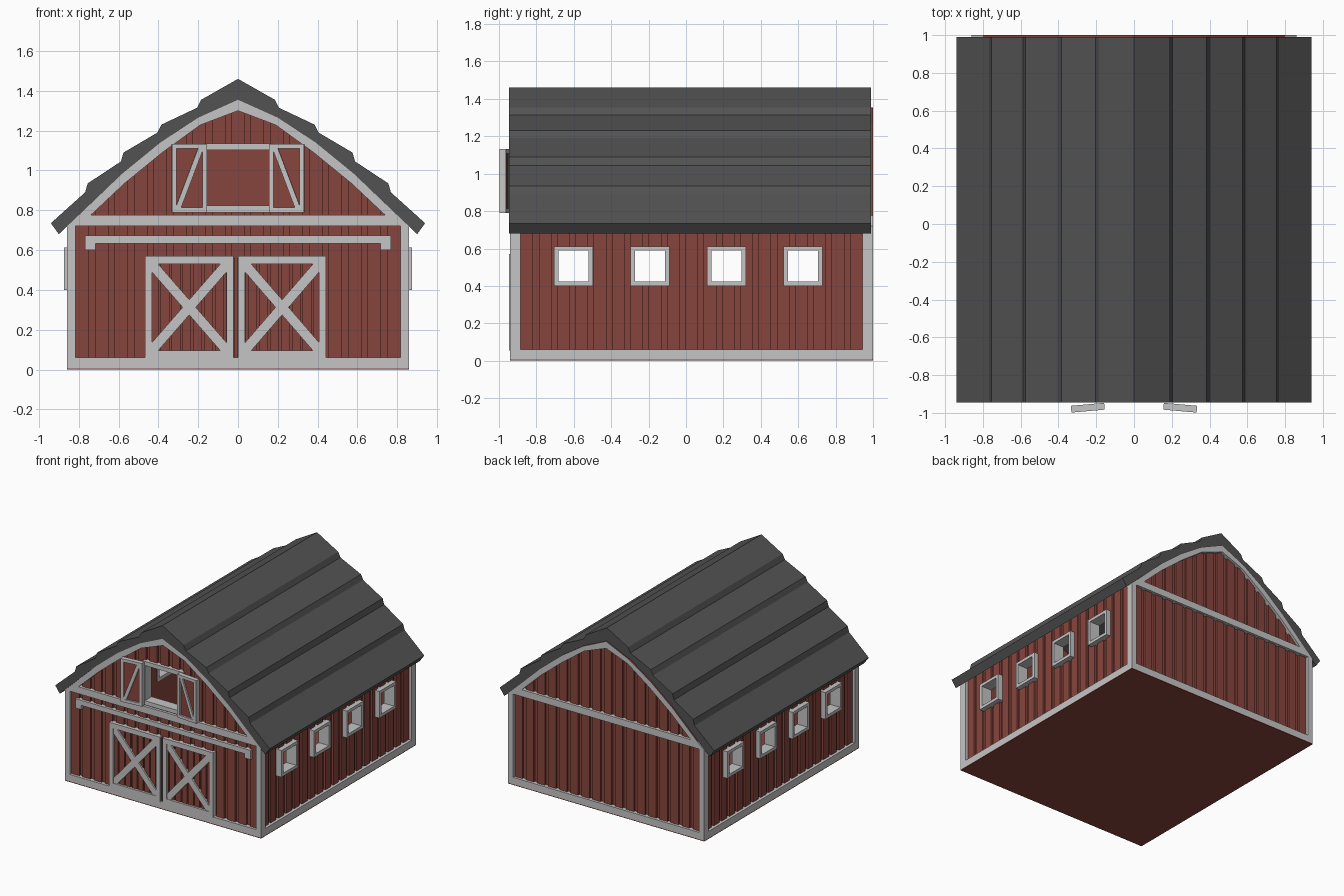
import bpy, bmesh, math
from mathutils import Matrix, Vector

if "Cube" in bpy.data.objects:
    bpy.data.objects.remove(bpy.data.objects["Cube"])


def material(name, rgb):
    m = bpy.data.materials.new(name)
    m.diffuse_color = (*rgb, 1)
    m.use_nodes = True
    m.node_tree.nodes["Principled BSDF"].inputs["Base Color"].default_value = m.diffuse_color
    return m


RED = material("barn_red", (0.245, 0.060, 0.047))
GREY = material("trim_grey", (0.56, 0.56, 0.56))
DARK = material("roof_dark_grey", (0.085, 0.085, 0.085))


def solid(name, polys, axis, a, b, mat, matrix=None):
    """Extrude 2D outlines from a to b along an axis."""
    put = {'x': lambda p, d: (d, p[0], p[1]),
           'y': lambda p, d: (p[0], d, p[1]),
           'z': lambda p, d: (p[0], p[1], d)}[axis]
    bm = bmesh.new()
    for pts in polys:
        lo = [bm.verts.new(put(p, a)) for p in pts]
        hi = [bm.verts.new(put(p, b)) for p in pts]
        bm.faces.new(lo)
        bm.faces.new(hi)
        n = len(pts)
        for i in range(n):
            j = (i + 1) % n
            bm.faces.new((lo[i], lo[j], hi[j], hi[i]))
    bmesh.ops.recalc_face_normals(bm, faces=bm.faces)
    me = bpy.data.meshes.new(name)
    bm.to_mesh(me)
    bm.free()
    if matrix:
        me.transform(matrix)
    me.materials.append(mat)
    ob = bpy.data.objects.new(name, me)
    bpy.context.collection.objects.link(ob)
    return ob


def rect(u0, u1, v0, v1):
    return [(u0, v0), (u1, v0), (u1, v1), (u0, v1)]


def ring(u0, u1, v0, v1, t, tv=None):
    tv = tv or t
    return [rect(u0, u0 + t, v0, v1), rect(u1 - t, u1, v0, v1),
            rect(u0 + t, u1 - t, v0, v0 + tv), rect(u0 + t, u1 - t, v1 - tv, v1)]


def bar(p, q, w):
    p, q = Vector(p), Vector(q)
    d = (q - p).normalized()
    n = Vector((-d.y, d.x)) * w / 2
    return [tuple(p + n), tuple(q + n), tuple(q - n), tuple(p - n)]


def boards(u0, u1, inner, base, face, pitch, gap):
    """Plan outline of a wall with raised vertical boards."""
    n = round((u1 - u0) / pitch)
    step = (u1 - u0) / n
    pts = [(u0, inner)]
    for i in range(n):
        s, e = u0 + i * step, u0 + (i + 1) * step
        pts += [(s, base), (s + gap / 2, base), (s + gap / 2, face),
                (e - gap / 2, face), (e - gap / 2, base)]
    return pts + [(u1, base), (u1, inner)]


def boolean(ob, cutter, op):
    cutter.hide_render = True
    mod = ob.modifiers.new("cut", 'BOOLEAN')
    mod.operation, mod.object, mod.solver = op, cutter, 'EXACT'
    bpy.context.view_layer.update()
    dg = bpy.context.evaluated_depsgraph_get()
    me = bpy.data.meshes.new_from_object(ob.evaluated_get(dg))
    ob.modifiers.clear()
    ob.data = me
    bpy.data.objects.remove(cutter)


def both(half):
    """Mirror a right half outline (centre first) to a full one, left to right."""
    return [(-x, z) for x, z in reversed(half[1:])] + half


# Stepped roof
top = [(0, 1.46), (.185, 1.355), (.205, 1.315), (.385, 1.23), (.405, 1.19),
       (.575, 1.09), (.588, 1.045), (.755, .935), (.768, .89), (.94, .735)]
under = [(0, 1.355), (.2, 1.265), (.39, 1.14), (.58, .985), (.90, .68)]
solid("roof", [both(top) + both(under)[::-1]], 'y', -.946, .99, DARK)

# Floor
solid("floor", [rect(-.86, .86, -.94, 1.0)], 'z', 0, .006, RED)

# End walls: boards clipped to the gable outline
gable = both(under[:-1] + [(.82, .756), (.82, .005)])
for name, inner, base, face in (("front_wall", -.87, -.905, -.92), ("back_wall", .93, .965, .98)):
    wall = solid(name, [boards(-.83, .83, inner, base, face, .1, .03)], 'z', -.1, 1.6, RED)
    boolean(wall, solid("gable_cutter", [gable], 'y', -1.1, 1.1, RED), 'INTERSECT')
    if inner < 0:
        boolean(wall, solid("hatch_cutter", [rect(-.165, .165, .805, 1.12)],
                            'y', -1.1, -.7, RED), 'DIFFERENCE')

# Side walls with four windows each
windows = [-.601 + i * .409 for i in range(4)]
for s, side in ((1, "right"), (-1, "left")):
    plan = [(s * d, u) for u, d in boards(-.90, .96, .79, .822, .838, .1, .03)]
    wall = solid(side + "_wall", [plan], 'z', .004, .755, RED)
    holes = [rect(y - .095, y + .095, .415, .60) for y in windows]
    boolean(wall, solid("window_cutter", holes, 'x', s * .6, s * 1.1, RED), 'DIFFERENCE')
    for i, y in enumerate(windows):
        solid(f"{side}_window_frame_{i + 1}", ring(y - .105, y + .105, .40, .612, .024),
              'x', s * .785, s * .875, GREY)
    solid(side + "_base_trim", [rect(-.90, .96, .006, .06)], 'x', s * .80, s * .86, GREY)

# Corner posts, base trim, beam and arch on both ends
inner_arch = [(0, 1.30), (.19, 1.228), (.38, 1.09), (.57, .935), (.74, .775)]
outer_arch = under[:-1] + [(.80, .775)]
for end, a, b in (("front", -.94, -.885), ("back", 1.0, .945)):
    for s, side in ((1, "right"), (-1, "left")):
        solid(f"{end}_{side}_corner_post", [rect(s * .815, s * .86, .006, .72)], 'y', a, b, GREY)
    solid(end + "_base_trim", [rect(-.815, .815, .006, .06)], 'y', a, b, GREY)
    solid(end + "_beam", [[(-.86, .72), (.86, .72), (.80, .775), (-.80, .775)]], 'y', a, b, GREY)
    arch = solid(end + "_arch_trim", [both(outer_arch) + both(inner_arch)[::-1]], 'y', a, b, GREY)
    if end == "back":  # red upper edge past the roof
        arch.data.materials.append(RED)
        for f in arch.data.polygons:
            if f.normal.z > .3:
                f.material_index = 1

# Large double doors with cross braces
solid("door_boards", [boards(-.45, .43, -.88, -.922, -.93, .055, .01)], 'z', .03, .56, RED)
for side, x0, x1 in (("left", -.468, -.022), ("right", 0, .443)):
    solid(side + "_door_frame", ring(x0, x1, .055, .57, .036, .04), 'y', -.946, -.89, GREY)
    u0, u1, v0, v1 = x0 + .025, x1 - .025, .085, .54
    solid(side + "_door_brace_up", [bar((u0, v0), (u1, v1), .05)], 'y', -.943, -.90, GREY)
    solid(side + "_door_brace_down", [bar((u0, v1), (u1, v0), .05)], 'y', -.942, -.90, GREY)

# Sliding door track
solid("door_track", [[(-.768, .60), (-.716, .60), (-.716, .634), (.716, .634),
                      (.716, .60), (.768, .60), (.768, .674), (-.768, .674)]],
      'y', -.94, -.89, GREY)

# Loft hatch frame and its two open shutters
solid("hatch_frame", ring(-.175, .175, .79, 1.135, .02, .033), 'y', -.945, -.86, GREY)
for s, side in ((1, "right"), (-1, "left")):
    m = Matrix.Translation((s * .158, -.947, 0)) @ Matrix.Rotation(-s * math.radians(5), 4, 'Z')
    frame = [[(s * x, z) for x, z in p] for p in ring(0, .177, .79, 1.132, .023)]
    solid(side + "_shutter_frame", frame, 'y', -.036, 0, GREY, m)
    solid(side + "_shutter_panel", [rect(s * .01, s * .167, .80, 1.12)], 'y', -.022, -.004, RED, m)
    solid(side + "_shutter_brace", [bar((s * .03, 1.115), (s * .147, .807), .026)],
          'y', -.034, -.01, GREY, m)
